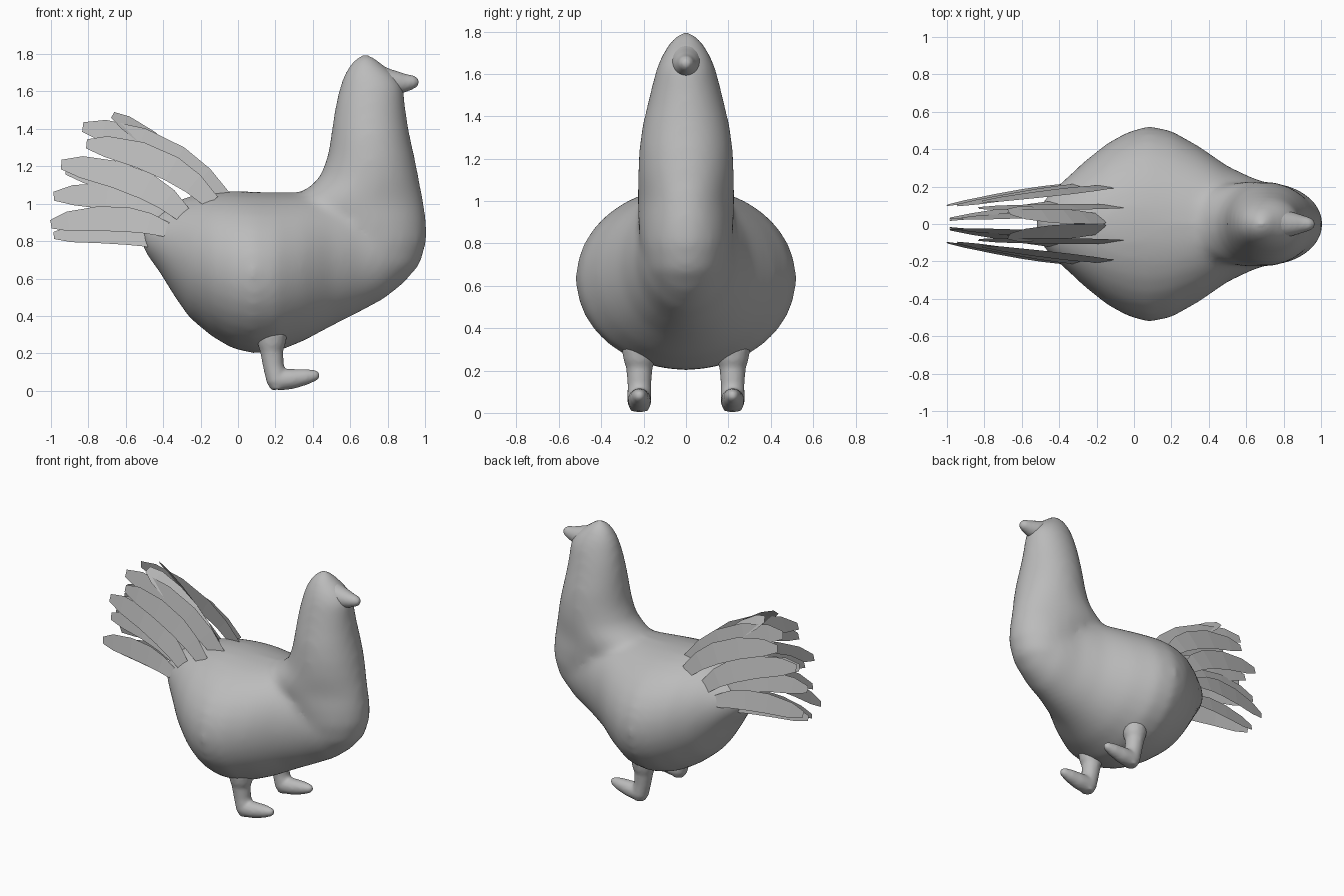
import bpy, bmesh, math
from mathutils import Vector

if "Cube" in bpy.data.objects:
    bpy.data.objects.remove(bpy.data.objects["Cube"])

grey = bpy.data.materials.new("mid_grey")
grey.diffuse_color = (.5, .5, .5, 1)
grey.use_nodes = True
grey.node_tree.nodes["Principled BSDF"].inputs["Base Color"].default_value = grey.diffuse_color


def loft(bm, rings):
    """Skin a list of closed rings and cap both ends."""
    loops = [[bm.verts.new(p) for p in r] for r in rings]
    n = len(loops[0])
    for a, b in zip(loops, loops[1:]):
        for i in range(n):
            bm.faces.new((a[i], a[(i + 1) % n], b[(i + 1) % n], b[i]))
    bm.faces.new(loops[0][::-1])
    bm.faces.new(loops[-1])


def ellipse(c, u, v, n=32):
    return [c + u * math.cos(2 * math.pi * i / n) + v * math.sin(2 * math.pi * i / n)
            for i in range(n)]


def tube(bm, pts, y=0, n=16):
    """Tube in the xz plane through (x, z, radius) points."""
    rings = []
    for i, (x, z, r) in enumerate(pts):
        a, b = pts[max(i - 1, 0)], pts[min(i + 1, len(pts) - 1)]
        d = Vector((b[0] - a[0], 0, b[1] - a[1])).normalized()
        rings.append(ellipse(Vector((x, y, z)), Vector((0, r, 0)), Vector((d.z, 0, -d.x)) * r, n))
    loft(bm, rings)


def finish(bm, name):
    bmesh.ops.recalc_face_normals(bm, faces=bm.faces)
    me = bpy.data.meshes.new(name)
    bm.to_mesh(me)
    bm.free()
    me.materials.append(grey)
    ob = bpy.data.objects.new(name, me)
    bpy.context.collection.objects.link(ob)
    return ob


def blend(ob, voxel, iterations):
    """Fuse overlapping lofts into one soft skin."""
    m = ob.modifiers.new("fuse", 'REMESH')
    m.mode = 'VOXEL'
    m.voxel_size = voxel
    m.use_smooth_shade = True
    s = ob.modifiers.new("soften", 'SMOOTH')
    s.factor, s.iterations = 0.5, iterations


# Body: sections along x (x, bottom, top, half width)
body_sections = [(-.52, .80, .87, .05), (-.49, .73, .92, .12), (-.42, .635, .97, .195),
                 (-.34, .505, 1.01, .265), (-.26, .39, 1.04, .34), (-.14, .29, 1.065, .435),
                 (-.03, .225, 1.07, .495), (.08, .20, 1.065, .525), (.2, .205, 1.06, .50),
                 (.35, .265, 1.06, .415), (.5, .345, 1.06, .31), (.65, .42, 1.04, .24),
                 (.78, .49, 1.0, .205), (.9, .585, .95, .15)]
bm = bmesh.new()
loft(bm, [ellipse(Vector((x, 0, (b + t) / 2)), Vector((0, w, 0)), Vector((0, 0, (t - b) / 2)))
          for x, b, t, w in body_sections])

# Breast, neck and head: sections along z (z, back, front, half width)
neck_sections = [(.50, .55, .76, .07), (.53, .5, .82, .11), (.6, .48, .905, .165),
                 (.67, .46, .972, .195), (.8, .42, 1.01, .218), (.9, .36, 1.008, .225),
                 (1.0, .27, .995, .228), (1.06, .335, .983, .228), (1.10, .395, .974, .227),
                 (1.15, .44, .965, .226),
                 (1.25, .478, .945, .221), (1.35, .495, .922, .208), (1.45, .508, .904, .184),
                 (1.55, .525, .892, .16), (1.63, .545, .887, .138), (1.69, .565, .845, .114),
                 (1.745, .598, .775, .08), (1.78, .63, .735, .05), (1.80, .66, .71, .02)]
loft(bm, [ellipse(Vector(((a + b) / 2, 0, z)), Vector(((b - a) / 2, 0, 0)), Vector((0, w, 0)))
          for z, a, b, w in neck_sections])
blend(finish(bm, "body"), .02, 22)

# Beak
bm = bmesh.new()
tube(bm, [(.72, 1.665, .09), (.80, 1.648, .075), (.86, 1.645, .061), (.90, 1.646, .048),
          (.945, 1.651, .034), (.967, 1.65, .014)])
blend(finish(bm, "beak"), .01, 5)

# Legs with feet
for side, label in ((-1, "right"), (1, "left")):
    bm = bmesh.new()
    tube(bm, [(.18, .31, .085), (.18, .25, .075), (.18, .21, .062), (.19, .13, .056),
              (.21, .055, .058), (.22, .010, .042)], side * .22)
    tube(bm, [(.19, .05, .035), (.215, .058, .058), (.29, .063, .054), (.37, .075, .042),
              (.42, .083, .027), (.437, .085, .012)], side * .22)
    blend(finish(bm, label + "_leg"), .01, 6)

# Tail feathers: root, middle, tip in (x, z), then root y, tip y, half width, lean sideways
feathers = [((-.17, 1.05), (-.40, 1.285), (-.67, 1.475), .03, .065, .065, .65),
            ((-.07, 1.02), (-.40, 1.28), (-.83, 1.41), .095, .085, .075, .2),
            ((-.14, 1.01), (-.42, 1.22), (-.81, 1.32), .20, .12, .072, .2),
            ((-.29, .94), (-.55, 1.12), (-.945, 1.21), .205, .10, .075, .2),
            ((-.32, .92), (-.55, 1.09), (-.92, 1.18), .06, .03, .07, .2),
            ((-.36, .88), (-.60, 1.02), (-.985, 1.04), .12, .03, .07, .2),
            ((-.38, .86), (-.65, .92), (-1.0, .89), .205, .10, .068, .2),
            ((-.42, .79), (-.65, .84), (-.985, .83), .10, .02, .056, .2)]
blade = [(0, .6), (.2, .85), (.4, 1), (.65, 1), (.88, .8), (1, .35)]
for k, (r, m, t, y0, y1, hw, lean) in enumerate(feathers):
    for side, label in ((-1, "right"), (1, "left")):
        p0, p2 = Vector((r[0], y0, r[1])), Vector((t[0], y1, t[1]))
        pm = Vector((m[0], y0 * .6 + y1 * .4, m[1]))
        p1 = 2 * pm - (p0 + p2) / 2
        bm = bmesh.new()
        rows = []
        for u, w in blade:
            c = p0 * (1 - u) ** 2 + p1 * 2 * u * (1 - u) + p2 * u * u
            d = ((p1 - p0) * (1 - u) + (p2 - p1) * u).normalized()
            across = Vector((d.z, 0, -d.x)) * math.sqrt(1 - lean * lean) - Vector((0, lean, 0))
            pair = [c + across * hw * w * s for s in (-1, 1)]
            rows.append([bm.verts.new((p.x, p.y * side, p.z)) for p in pair])
        for a, b in zip(rows, rows[1:]):
            bm.faces.new((a[0], a[1], b[1], b[0]))
        finish(bm, f"{label}_tail_feather_{k + 1}")
